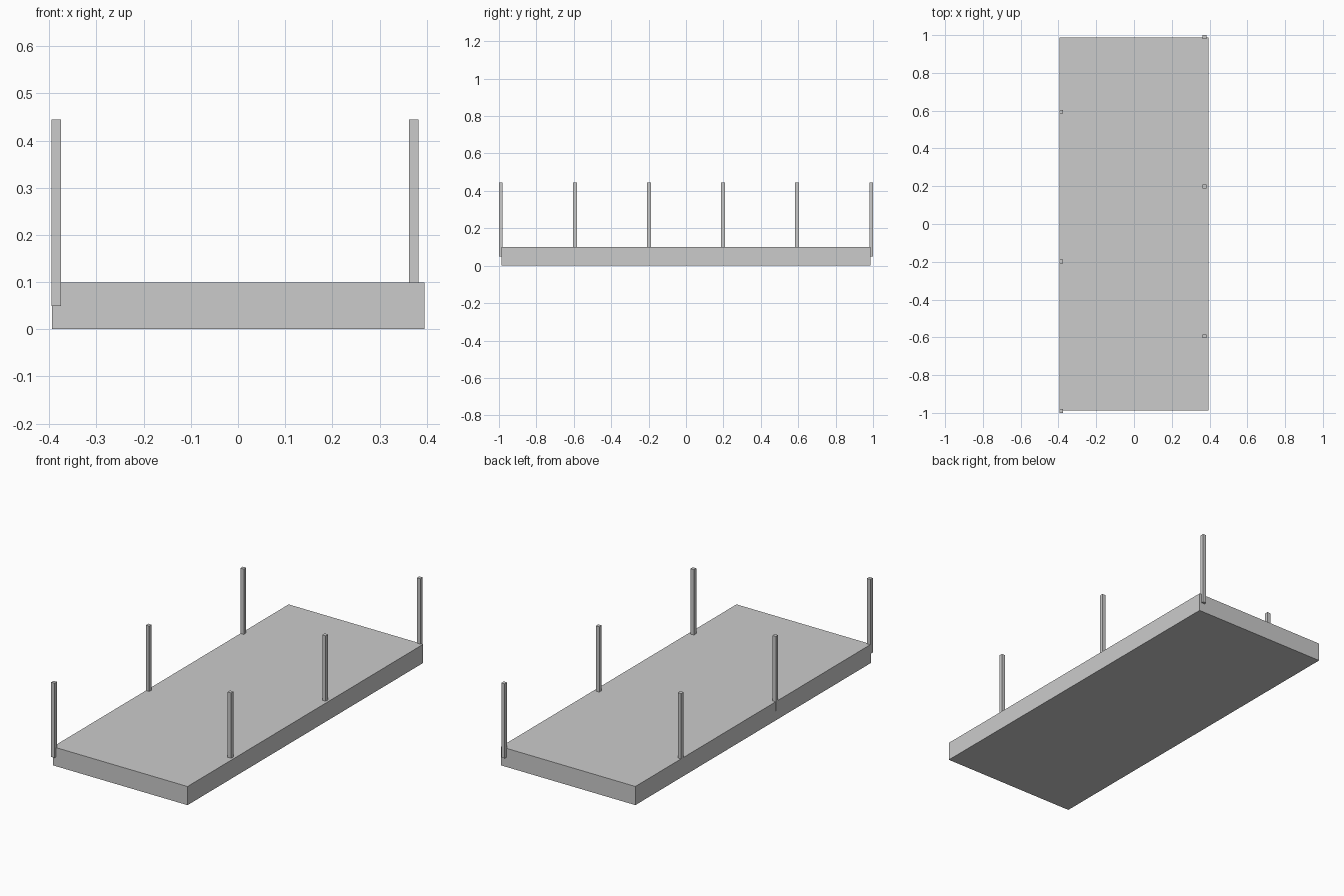
import bpy

if "Cube" in bpy.data.objects:
    bpy.data.objects.remove(bpy.data.objects["Cube"])


def box(name, lo, hi):
    """Axis-aligned box between two corners."""
    bpy.ops.mesh.primitive_cube_add(
        size=1, location=[(a + b) / 2 for a, b in zip(lo, hi)])
    ob = bpy.context.object
    ob.name = name
    ob.scale = [b - a for a, b in zip(lo, hi)]
    bpy.ops.object.transform_apply(location=False, rotation=False, scale=True)
    return ob


# Slab base
box("base_slab", (-0.3942, -0.987, 0), (0.395, 0.987, 0.0988))

# Slim square posts, alternating between the left and right edges
half = 0.01
for i in range(6):
    x = -0.385 if i % 2 == 0 else 0.3728
    y = -0.99 + i * 0.396
    box(f"post_{i + 1}", (x - half, y - half, 0.0495),
        (x + half, y + half, 0.445))
